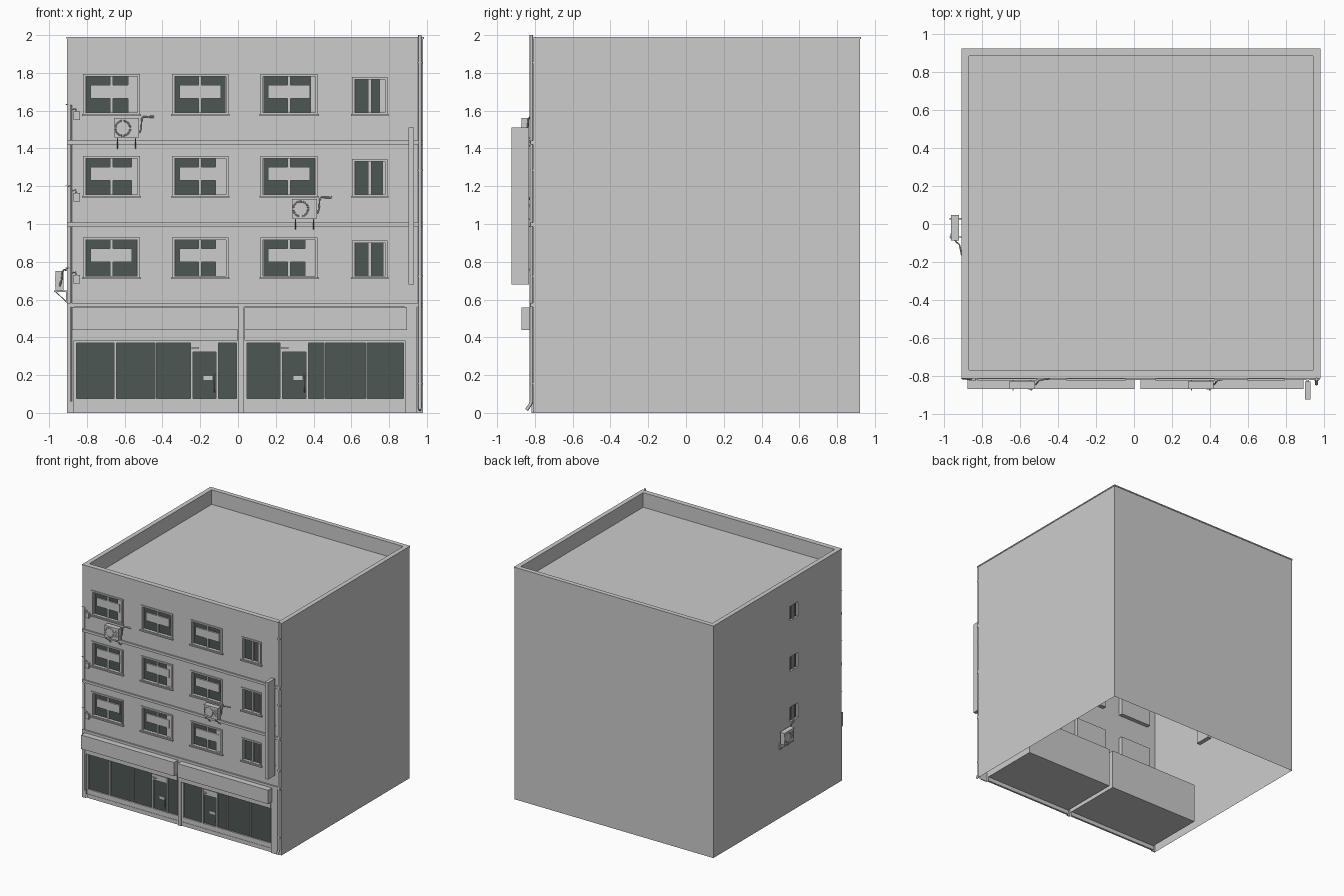
import bpy, bmesh, math
from mathutils import Matrix, Vector

if "Cube" in bpy.data.objects:
    bpy.data.objects.remove(bpy.data.objects["Cube"])

def material(name, col):
    m = bpy.data.materials.new(name)
    m.diffuse_color = (*col, 1)
    m.use_nodes = True
    m.node_tree.nodes["Principled BSDF"].inputs["Base Color"].default_value = m.diffuse_color
    return m

GREY = material("plain grey", (0.605, 0.605, 0.605))
GLASS = material("dark glass", (0.074, 0.096, 0.09))
parts = {}   # part name -> (bmesh, material)

# Local wall frame: u along wall, d outward distance, z up; k = 0 front, 1 right, 2 back, 3 left
def P(u, d, z, k=0):
    return Matrix.Rotation(k * math.pi / 2, 3, 'Z') @ Vector((u, -d, z))

def part(name, mat):
    if name not in parts:
        parts[name] = (bmesh.new(), mat)
    return parts[name][0]

def box(name, u0, u1, d0, d1, z0, z1, k=0, mat=GREY):
    bm = part(name, mat)
    a, b = P(u0, d0, z0, k), P(u1, d1, z1, k)
    size = [abs(b[i] - a[i]) for i in range(3)]
    mtx = Matrix.Translation((a + b) / 2) @ Matrix.Diagonal((*size, 1))
    bmesh.ops.create_cube(bm, size=1, matrix=mtx)

def quad(name, pts, mat=GREY):
    bm = part(name, mat)
    bm.faces.new([bm.verts.new(p) for p in pts])

def wall(name, k, d, u0, u1, z0, z1, holes=(), mat=GREY):
    us = sorted({u0, u1, *[v for h in holes for v in h[:2]]})
    zs = sorted({z0, z1, *[v for h in holes for v in h[2:]]})
    for a, b in zip(us, us[1:]):
        for c, e in zip(zs, zs[1:]):
            mu, mz = (a + b) / 2, (c + e) / 2
            if not any(h[0] < mu < h[1] and h[2] < mz < h[3] for h in holes):
                quad(name, [P(a, d, c, k), P(b, d, c, k), P(b, d, e, k), P(a, d, e, k)], mat)

def tube(name, pts, r, closed=False, res=2):
    cu = bpy.data.curves.new(name, 'CURVE')
    cu.dimensions = '3D'
    cu.bevel_depth, cu.bevel_resolution, cu.use_fill_caps = r, res, True
    s = cu.splines.new('POLY')
    s.points.add(len(pts) - 1)
    for p, q in zip(s.points, pts):
        p.co = (*q, 1)
    s.use_cyclic_u = closed
    cu.materials.append(GREY)
    bpy.context.collection.objects.link(bpy.data.objects.new(name, cu))

X0, X1, Y0, Y1, TOP, ROOF = -0.905, 0.98, -0.81, 0.922, 1.985, 1.865
F = -Y0

# Window with reveal, sill, glass, blind strip and partly drawn side panel
def window(k, d, u0, u1, z0, z1, strip=True, panel=0.0, lip=0.008):
    t, back = 0.013, d - 0.036
    box("window_frame", u0, u0 + t, back, d + lip, z0, z1, k)
    box("window_frame", u1 - t, u1, back, d + lip, z0, z1, k)
    box("window_frame", u0 + t, u1 - t, back, d + lip, z1 - t, z1, k)
    box("window_frame", u0 + t, u1 - t, back, d + lip, z0, z0 + t, k)
    if lip:
        box("window_sill", u0 - 0.006, u1 + 0.006, d, d + 0.016, z0 - 0.004, z0 + 0.006, k)
    wall("window_back", k, back, u0, u1, z0, z1)
    wall("window_glass", k, d - 0.018, u0 + t, u1 - t, z0 + t, z1 - t, (), GLASS)
    m = (u0 + u1) / 2
    box("window_sash", m - 0.008, m + 0.008, d - 0.018, d - 0.008, z0 + t, z1 - t, k)
    for e in (u0 + t, u1 - t - 0.005):
        box("window_sash", e, e + 0.005, d - 0.018, d - 0.01, z0 + t, z1 - t, k)
    if strip:
        box("window_blind", u0 + 0.04, u1 - 0.04, d - 0.018, d - 0.006, z0 + 0.088, z0 + 0.158, k)
    if panel:
        box("window_panel", u1 - t - panel, u1 - t, d - 0.018, d - 0.009, z0 + t, z1 - t, k)

columns = [(-0.82, -0.52), (-0.35, -0.05), (0.12, 0.422), (0.603, 0.792)]
panels = [(0, 0.055, 0.055, 0.012), (0.03, 0.055, 0, 0.015), (0.05, 0, 0.025, 0.03)]
front_holes, side_holes = [], []
for row, z in enumerate((0.712, 1.143, 1.577)):
    for col, (a, b) in enumerate(columns):
        top = z + (0.216 if col < 3 else 0.2)
        front_holes.append((a, b, z, top))
        window(0, F, a, b, z, top, col < 3, panels[row][col])
    side_holes.append((0.10, 0.24, z + 0.045, z + 0.195))
    window(3, -X0, 0.10, 0.24, z + 0.045, z + 0.195, False, 0, 0)

# Shell: open underneath, with a sunken roof behind the parapet
shops = [(-0.868, 0.0), (0.035, 0.885)]
front_holes += [(a, b, 0.0, 0.44) for a, b in shops]
wall("building_walls", 0, F, X0, X1, 0, TOP, front_holes)
wall("building_walls", 1, X1, Y0, Y1, 0, TOP)
wall("building_walls", 2, Y1, -X1, -X0, 0, TOP)
wall("building_walls", 3, -X0, -Y1, -Y0, 0, TOP, side_holes)
ix0, ix1, iy0, iy1 = -0.87, 0.945, -0.77, 0.887
wall("parapet_inside", 0, -iy1, ix0, ix1, ROOF, TOP)
wall("parapet_inside", 2, iy0, -ix1, -ix0, ROOF, TOP)
wall("parapet_inside", 1, ix0, iy0, iy1, ROOF, TOP)
wall("parapet_inside", 3, -ix1, -iy1, -iy0, ROOF, TOP)
quad("roof", [(ix0, iy0, ROOF), (ix1, iy0, ROOF), (ix1, iy1, ROOF), (ix0, iy1, ROOF)])

# Coping and storey bands
o = 0.004
box("coping", X0 - o, X1 + o, -iy0, F + o, TOP - 0.005, TOP + 0.005)
box("coping", X0 - o, X1 + o, -Y1 - o, -iy1, TOP - 0.005, TOP + 0.005)
box("coping", X0 - o, ix0, -iy1, -iy0, TOP - 0.005, TOP + 0.005)
box("coping", ix1, X1 + o, -iy1, -iy0, TOP - 0.005, TOP + 0.005)
for z in (0.56, 0.987, 1.42):
    box("storey_band", X0, X1, F, F + 0.012, z, z + 0.021)

# Shop fronts: room boxes, glazing, bars, doors, shutter cases and awning boxes
bars = [((-0.65, 0.007), (-0.435, 0.004)), ((0.46, 0.004), (0.68, 0.004))]
doors = [(-0.247, -0.106), (0.228, 0.37)]
for (a, b), mids, (p, q) in zip(shops, bars, doors):
    back, g, low, high = F - 0.54, F - 0.015, 0.035, 0.38
    wall("shop_room", 0, back, a, b, low, high)
    wall("shop_room", 1, a, -F, -back, low, high)
    wall("shop_room", 3, -b, back, F, low, high)
    for z in (low, high):
        quad("shop_room", [P(a, F, z), P(b, F, z), P(b, back, z), P(a, back, z)])
    box("shop_plinth", a, b, g - 0.005, F - 0.003, 0, 0.075)
    box("shop_header", a, b, g - 0.005, F - 0.006, 0.37, 0.44)
    box("shutter_case", a, b, F - 0.006, F + 0.014, 0.382, 0.44)
    wall("shop_glass", 0, g, a, b, 0.075, 0.37, (), GLASS)
    for m, w in mids:
        box("shop_bar", m - w, m + w, g, g + 0.013, 0.075, 0.37)
    for e0, e1 in ((a, a + 0.013), (b - 0.009, b)):
        box("shop_bar", e0, e1, g, g + 0.013, 0.075, 0.37)
    for e0, e1 in ((p - 0.005, p + 0.008), (q - 0.01, q + 0.003)):
        box("door_frame", e0, e1, g, g + 0.016, 0.075, 0.37)
    box("door_frame", p, q, g, g + 0.012, 0.322, 0.37)
    box("door_closer", p, p + 0.04, g + 0.012, g + 0.024, 0.34, 0.348)
    box("door_plate", p + 0.065, p + 0.113, g, g + 0.006, 0.173, 0.195)
    tube("door_handle", [P(q - 0.018, g, 0.11), P(q - 0.018, g + 0.014, 0.115),
                         P(q - 0.018, g + 0.014, 0.2), P(q - 0.018, g, 0.205)], 0.003)
for a, b in ((-0.878, 0.003), (0.035, 0.894)):
    box("awning_box", a, b, F, F + 0.06, 0.44, 0.558)
for a, b in ((X0, -0.868), (0.002, 0.033), (0.885, 0.948)):
    box("pilaster", a, b, F, F + 0.008, 0, 0.56)

# Outdoor cooling unit on brackets, with fan rings, slots and hose
def cooling_unit(k, d, u, z):
    box("cooling_unit", u - 0.065, u + 0.065, d + 0.02, d + 0.06, z, z + 0.1, k)
    box("cooling_unit_lid", u - 0.067, u + 0.067, d + 0.018, d + 0.062, z + 0.097, z + 0.103, k)
    for r in (0.042, 0.037):
        ring = [P(u - 0.02 + r * math.cos(i * math.pi / 12), d + 0.06,
                  z + 0.05 + r * math.sin(i * math.pi / 12), k) for i in range(24)]
        tube("fan_ring", ring, 0.0018, True, 0)
    for i in range(6):
        box("cooling_slot", u + 0.03, u + 0.058, d + 0.06, d + 0.063,
            z + 0.025 + i * 0.01, z + 0.029 + i * 0.01, k)
    for s in (u - 0.048, u + 0.048):
        box("bracket", s - 0.003, s + 0.003, d, d + 0.068, z - 0.008, z, k)
        box("bracket", s - 0.003, s + 0.003, d, d + 0.006, z - 0.062, z, k)
        tube("bracket_brace", [P(s, d + 0.06, z - 0.006, k), P(s, d + 0.004, z - 0.058, k)], 0.0025)
    for h in (0, 0.01):
        tube("cooling_hose", [P(u + 0.065, d + 0.038, z + 0.025 + h, k), P(u + 0.072, d + 0.036, z + 0.03 + h, k),
                              P(u + 0.078, d + 0.03, z + 0.05, k), P(u + 0.08, d + 0.024, z + 0.1, k),
                              P(u + 0.09, d + 0.016, z + 0.111, k), P(u + 0.145, d + 0.004, z + 0.113 - h / 2, k)], 0.004)

cooling_unit(0, F, -0.59, 1.457)
cooling_unit(0, F, 0.352, 1.03)
cooling_unit(3, -X0, 0.02, 0.647)

# Blade sign on short arms
box("blade_sign", 0.902, 0.932, F + 0.02, F + 0.115, 0.68, 1.51)
for z in (0.75, 1.09, 1.43):
    box("sign_arm", 0.911, 0.923, F, F + 0.02, z, z + 0.015)

# Rain pipe with kicked-out foot and clips
tube("rain_pipe", [P(0.963, F + 0.009, 2.0), P(0.963, F + 0.009, 0.06),
                   P(0.963, F + 0.014, 0.045), P(0.963, F + 0.034, 0.015)], 0.009)
for z in (0.15, 0.72, 1.28, 1.85):
    box("pipe_clip", 0.95, 0.976, F, F + 0.016, z, z + 0.008)

# Cable conduit with junction boxes and hooks
tube("conduit", [P(-0.883, F + 0.006, 0.06), P(-0.883, F + 0.006, 1.63)], 0.004)
for z in (0.685, 1.12, 1.55):
    box("junction_box", -0.872, -0.837, F, F + 0.018, z, z + 0.045)
    tube("junction_wire", [P(-0.883, F + 0.006, z + 0.055), P(-0.86, F + 0.008, z + 0.06),
                           P(-0.855, F + 0.008, z + 0.04)], 0.003)
    tube("wall_hook", [P(-0.883, F + 0.006, z + 0.08), P(-0.912, F + 0.006, z + 0.083)], 0.002)

# Turn the collected parts into objects
for name, (bm, mat) in parts.items():
    if name == "building_walls":
        bmesh.ops.remove_doubles(bm, verts=bm.verts, dist=1e-5)
    me = bpy.data.meshes.new(name)
    bm.to_mesh(me)
    bm.free()
    me.materials.append(mat)
    bpy.context.collection.objects.link(bpy.data.objects.new(name, me))
